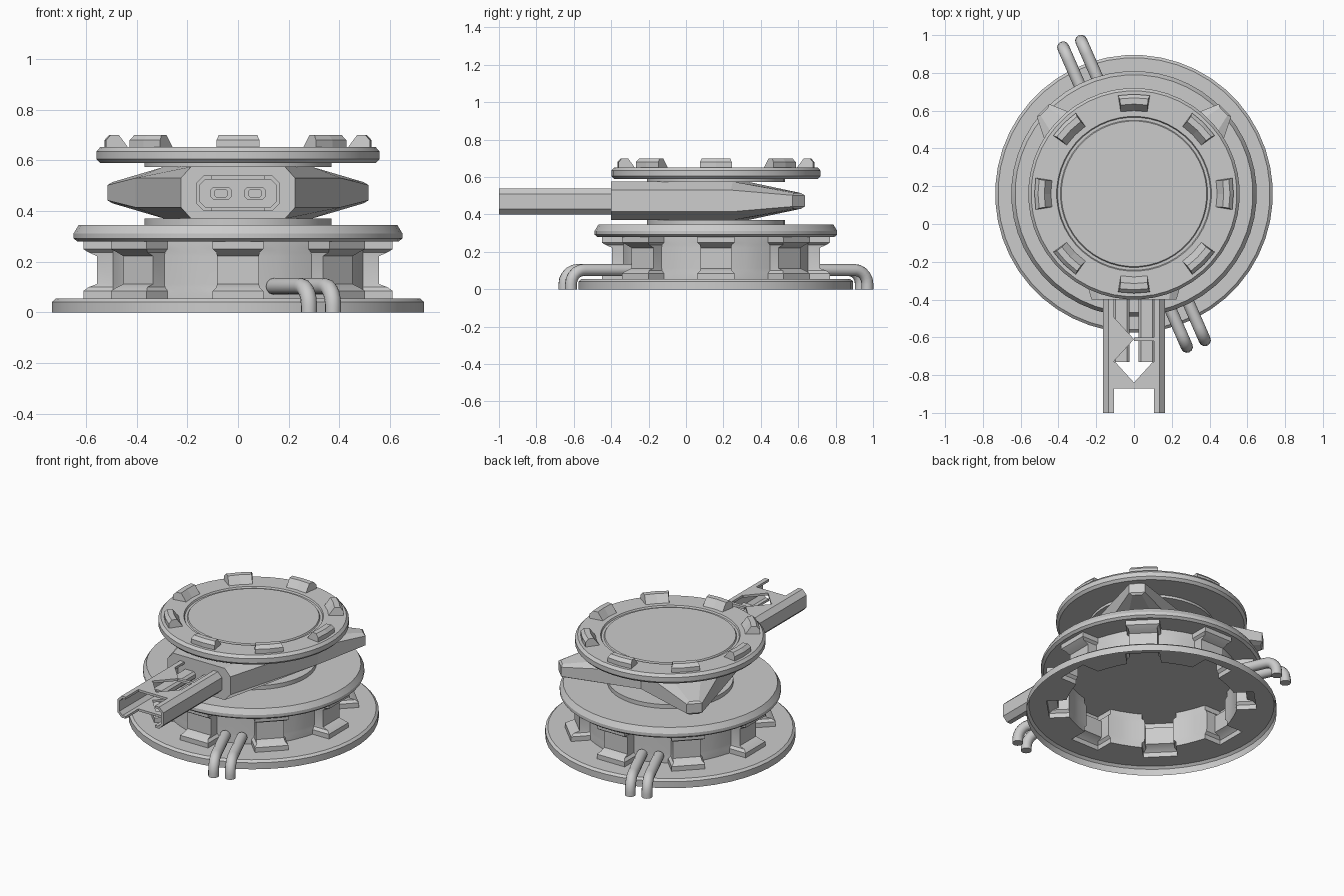
import bpy, bmesh
from math import cos, sin, pi
from mathutils import Matrix, Vector

if "Cube" in bpy.data.objects:
    bpy.data.objects.remove(bpy.data.objects["Cube"])

CY = 0.16                       # turning axis of all the discs
AXIS = Matrix.Translation((0, CY, 0))


def smooth_edges(ob, angle):
    bpy.ops.object.select_all(action='DESELECT')
    ob.select_set(True)
    bpy.context.view_layer.objects.active = ob
    bpy.ops.object.shade_smooth_by_angle(angle=angle)


def make(name, verts, faces, mat=Matrix(), smooth=0):
    bm = bmesh.new()
    vs = [bm.verts.new(mat @ Vector(v)) for v in verts]
    for f in faces:
        bm.faces.new([vs[i] for i in f])
    bmesh.ops.remove_doubles(bm, verts=bm.verts, dist=1e-5)
    bmesh.ops.recalc_face_normals(bm, faces=bm.faces)
    me = bpy.data.meshes.new(name)
    bm.to_mesh(me)
    bm.free()
    ob = bpy.data.objects.new(name, me)
    bpy.context.collection.objects.link(ob)
    if smooth:
        smooth_edges(ob, smooth)
    return ob


def loft(name, rings, mat=Matrix(), caps=True, smooth=0):
    n = len(rings[0])
    faces = [(k * n + i, k * n + (i + 1) % n, (k + 1) * n + (i + 1) % n, (k + 1) * n + i)
             for k in range(len(rings) - 1) for i in range(n)]
    if caps:
        faces += [tuple(range(n)), tuple(range((len(rings) - 1) * n, len(rings) * n))]
    return make(name, [v for r in rings for v in r], faces, mat, smooth)


def circle(r, z, seg=48):
    # starts half way through a clamp's left root so it lines up with the drum outline
    return [(r * cos(a), r * sin(a), z) for a in (2 * pi * (k - 1.5) / seg for k in range(seg))]


def lathe(name, profile):
    return loft(name, [circle(r, z) for r, z in profile], AXIS, True, .5)


def drum_ring(r, z, w):
    # wall circle with eight hollow clamps standing out of it
    pts = []
    for k in range(8):
        m = Matrix.Rotation(k * pi / 4, 3, 'Z')
        pts += [m @ Vector(p) for p in ((.493, -w, z), (r, -w, z), (r, w, z), (.493, w, z))]
        pts += [m @ Vector((.5 * cos(a), .5 * sin(a), z)) for a in (.32, .465)]
    return pts


# drum and base in one open-bottomed shell
CLAMP = [(.61, .282, .10), (.61, .25, .10), (.59, .237, .085), (.556, .222, .083),
         (.556, .112, .083), (.59, .10, .085), (.61, .085, .10), (.61, .055, .10)]
loft("drum_and_base", [drum_ring(*c) for c in CLAMP]
     + [circle(.72, .055), circle(.735, .042), circle(.735, 0)], AXIS, False, .4)

# discs and the thin collars between them
lathe("middle_disc", [(.635, .28), (.65, .292), (.65, .312), (.63, .345)])
lathe("lower_collar", [(.37, .34), (.37, .371)])
lathe("upper_collar", [(.37, .574), (.37, .595)])
lathe("top_disc", [(.545, .59), (.56, .605), (.56, .635), (.545, .652), (.41, .652),
                   (.405, .642), (.39, .642), (.385, .65)])

# curved lugs on the top disc: (radius, z, half angle)
LUG = [(.435, .645, .162), (.475, .70, .15), (.508, .70, .15), (.527, .68, .162), (.527, .645, .162)]
for k in range(8):
    loft("top_lug", [[(r * cos(s * a), r * sin(s * a), z) for r, z, a in LUG] for s in (-1, 0, 1)],
         AXIS @ Matrix.Rotation(k * pi / 4, 4, 'Z'))

# turret body with two tapering rear arms: (x, y, half height)
mid = [(.225, -.4, .058), (.405, .24, .058), (.515, .57, .03), (.45, .635, .03), (0, .46, .058)]
cap = [(.185, -.4, .1025), (.29, .25, .1025), (.495, .575, .042), (.455, .615, .042), (0, .33, .1025)]


def whole(half, s):
    pts = [(x, y, .4725 + s * h) for x, y, h in half]
    return pts + [(-x, y, z) for x, y, z in reversed(pts[:4])]


rings = [whole(cap, -1), whole(mid, -1), whole(mid, 1), whole(cap, 1)]
faces = [(k * 9 + i, k * 9 + (i + 1) % 9, k * 9 + 9 + (i + 1) % 9, k * 9 + 9 + i)
         for k in range(3) for i in range(9) if i != 8]
for o in (0, 27):
    faces += [tuple(o + i for i in f) for f in ((0, 1, 4, 7, 8), (1, 2, 3, 4), (4, 5, 6, 7))]
faces.append((0, 9, 18, 27, 35, 26, 17, 8))
make("turret_body", [v for r in rings for v in r], faces)

# gun: channel rails and twin hollow barrels
RAIL = [(.105, .07), (.135, .07), (.165, .04), (.165, -.04), (.135, -.07), (.105, -.07),
        (.105, -.055), (.128, -.055), (.15, -.033), (.15, .033), (.128, .055), (.105, .055)]
BORE = [(.043, .012), (.03, .025), (-.03, .025), (-.043, .012),
        (-.043, -.012), (-.03, -.025), (.03, -.025), (.043, -.012)]
for s in (-1, 1):
    loft("gun_rail", [[(s * x, y, .47 + z) for x, z in RAIL] for y in (-1, -.39)])
    loft("gun_barrel", [[(s * .067 + x * f, y, .47 + z * f) for x, z in BORE]
                        for y, f in ((-.39, 1), (-.73, 1), (-.73, .6), (-.6, .6))])

# cut-out decks bridging the rails above and below
DECK = [[(-.11, -.87), (.11, -.87), (.11, -.73), (.10, -.73), (0, -.84), (-.10, -.73), (-.11, -.73)],
        [(-.11, -.49), (0, -.61), (-.11, -.73)],
        [(0, -.60), (.11, -.60), (.11, -.62), (0, -.62)]]
for z in (.40, .525):
    for shape in DECK:
        loft("gun_deck", [[(x, y, z + h) for x, y in shape] for h in (0, .015)])

# two pairs of cables bending down to the ground
R = .032
for turn in (0, pi):
    for ex, ey in ((.28, -.65), (.375, -.615)):
        d = Vector((.4, -.915, 0)).normalized()
        side = Vector((-d.y, d.x, 0))
        end = Vector((ex, ey - CY, 0))
        path = [(-.35, 0, .103), (-.075, 0, .103)]
        path += [(.075 * (sin(a) - 1), a, .103 - .075 * (1 - cos(a)))
                 for a in (k * pi / 10 for k in range(1, 6))]
        path.append((0, pi / 2, 0))
        rings = []
        for off, a, z in path:
            c = end + d * off + Vector((0, 0, z))
            u = d * sin(a) + Vector((0, 0, cos(a)))
            rings.append([c + R * (u * cos(t * pi / 6) + side * sin(t * pi / 6)) for t in range(12)])
        loft("cable", rings, AXIS @ Matrix.Rotation(turn, 4, 'Z'), True, .6)
